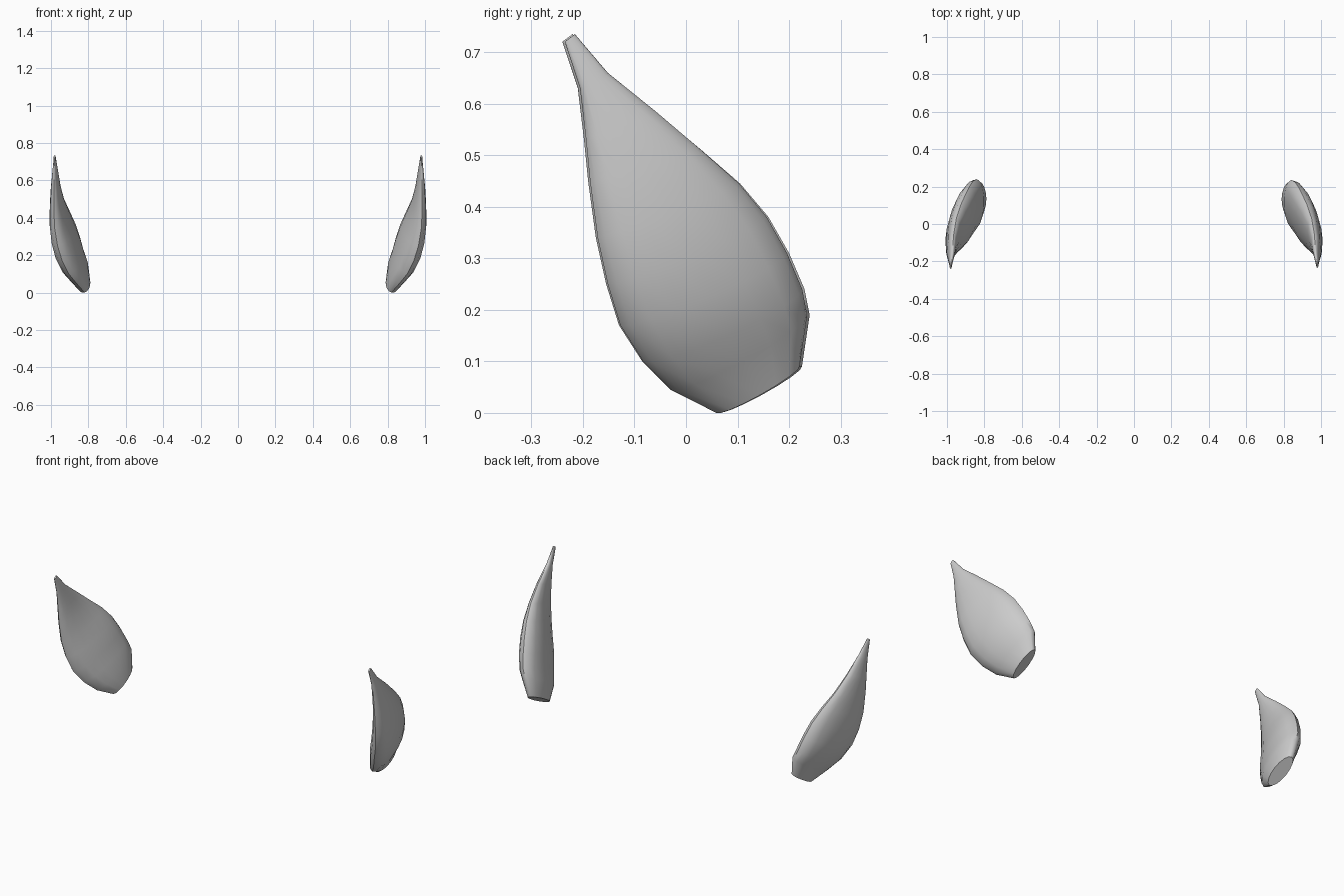
import bpy
import bmesh
import math
from mathutils import Vector

cube = bpy.data.objects.get("Cube")
if cube:
    bpy.data.objects.remove(cube)

grey = bpy.data.materials.new("plain_grey")
grey.use_nodes = True
colour = (0.6, 0.6, 0.6, 1)
grey.diffuse_color = colour
grey.node_tree.nodes["Principled BSDF"].inputs["Base Color"].default_value = colour

# Leaf sections from tip to blunt end: front edge, back edge, half thickness
SECTIONS = [
    ((.98, -.24, .72), (.98, -.22, .735), .005),
    ((.985, -.21, .63), (.97, -.155, .66), .014),
    ((.985, -.198, .53), (.965, -.06, .585), .025),
    ((.985, -.19, .45), (.95, .03, .51), .035),
    ((.98, -.175, .34), (.925, .105, .445), .05),
    ((.965, -.155, .25), (.90, .16, .38), .06),
    ((.94, -.13, .17), (.88, .2, .31), .065),
    ((.905, -.085, .10), (.86, .23, .24), .06),
    ((.86, -.03, .045), (.84, .24, .19), .051),
    ((.82, .06, 0), (.825, .225, .09), .035),
]
SIDES = 16


def build_leaf(name, side, depth):
    """Loft elliptical rings along the leaf, then cap both ends."""
    edges = [(Vector(a), Vector(b), t) for a, b, t in SECTIONS]
    mids = [(a + b) / 2 for a, b, t in edges]
    bm = bmesh.new()
    rings = []
    for i, (a, b, t) in enumerate(edges):
        axis = mids[min(i + 1, len(mids) - 1)] - mids[max(i - 1, 0)]
        across = (b - a) / 2
        normal = across.cross(axis).normalized() * t
        ring = []
        for k in range(SIDES):
            ang = 2 * math.pi * k / SIDES
            p = mids[i] + across * math.cos(ang) + normal * math.sin(ang)
            ring.append(bm.verts.new((p.x * side, p.y * depth, max(p.z, 0))))
        rings.append(ring)
    for r, s in zip(rings, rings[1:]):
        for k in range(SIDES):
            n = (k + 1) % SIDES
            bm.faces.new((r[k], r[n], s[n], s[k]))
    bm.faces.new(rings[0])
    bm.faces.new(rings[-1])
    bmesh.ops.recalc_face_normals(bm, faces=bm.faces)
    mesh = bpy.data.meshes.new(name)
    bm.to_mesh(mesh)
    bm.free()
    mesh.materials.append(grey)
    leaf = bpy.data.objects.new(name, mesh)
    bpy.context.collection.objects.link(leaf)
    bpy.ops.object.select_all(action='DESELECT')
    leaf.select_set(True)
    bpy.context.view_layer.objects.active = leaf
    bpy.ops.object.shade_smooth_by_angle(angle=math.radians(50))


# Mirrored pair, the left one a touch slimmer
build_leaf("left_leaf", 1, 0.98)
build_leaf("right_leaf", -1, 1)
